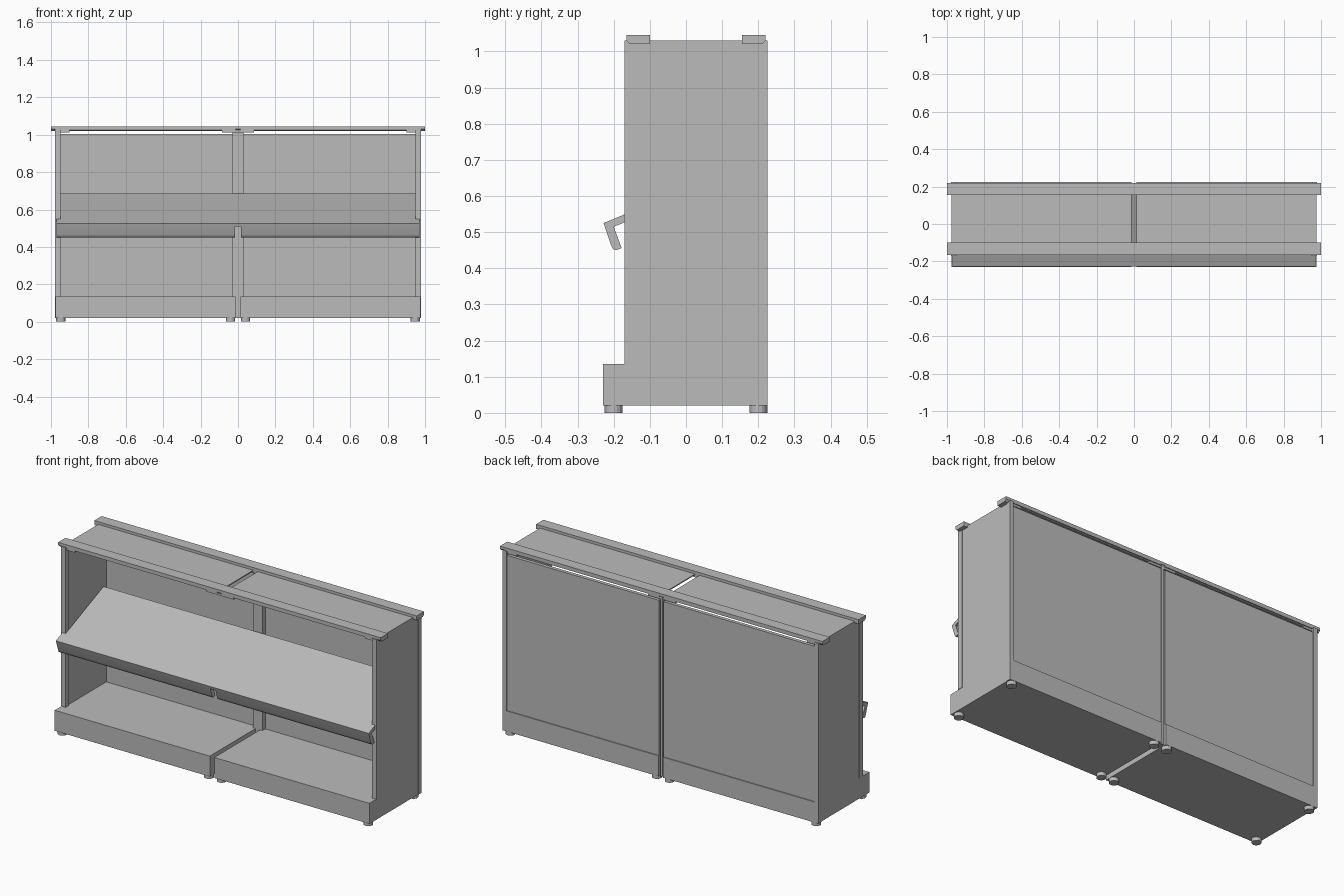
import bpy, bmesh, math

cube = bpy.data.objects.get("Cube")
if cube:
    bpy.data.objects.remove(cube, do_unlink=True)

grey = bpy.data.materials.new("mid_grey")
grey.use_nodes = True
colour = (0.5, 0.5, 0.5, 1)
grey.diffuse_color = colour
grey.node_tree.nodes["Principled BSDF"].inputs["Base Color"].default_value = colour


def finish(name, bm):
    bmesh.ops.recalc_face_normals(bm, faces=bm.faces)
    mesh = bpy.data.meshes.new(name)
    bm.to_mesh(mesh)
    bm.free()
    mesh.materials.append(grey)
    obj = bpy.data.objects.new(name, mesh)
    bpy.context.collection.objects.link(obj)
    return obj


def extrude(name, profile, x0, x1, smooth=False):
    """Side profile of (y, z) points pulled from x0 to x1."""
    bm = bmesh.new()
    face = bm.faces.new([bm.verts.new((x0, y, z)) for y, z in profile])
    moved = bmesh.ops.extrude_face_region(bm, geom=[face])["geom"]
    verts = [v for v in moved if isinstance(v, bmesh.types.BMVert)]
    bmesh.ops.translate(bm, verts=verts, vec=(x1 - x0, 0, 0))
    obj = finish(name, bm)
    if smooth:
        bpy.ops.object.select_all(action="DESELECT")
        obj.select_set(True)
        bpy.context.view_layer.objects.active = obj
        bpy.ops.object.shade_smooth_by_angle(angle=math.radians(50))
    return obj


def box(name, x, y, z):
    return extrude(name, [(y[0], z[0]), (y[1], z[0]), (y[1], z[1]), (y[0], z[1])], *x)


def foot(name, x, y):
    bm = bmesh.new()
    bmesh.ops.create_cone(bm, cap_ends=True, segments=16, radius1=0.025,
                          radius2=0.025, depth=0.024)
    bmesh.ops.translate(bm, verts=bm.verts, vec=(x, y, 0.012))
    finish(name, bm)


# Lip below the shelf front, with a rounded lower edge
lip = [(-0.228, 0.525), (-0.208, 0.465), (-0.202, 0.453), (-0.193, 0.45),
       (-0.178, 0.456), (-0.2, 0.515)]

# Two mirrored bays
for side, s in (("left", 1), ("right", -1)):
    def span(a, b):
        return sorted((a * s, b * s))

    # Plinth, back and top
    box(f"{side}_base", span(0.014, 0.976), (-0.23, 0.225), (0.02, 0.135))
    box(f"{side}_back_panel", span(0.014, 0.968), (0.2, 0.22), (0.135, 1.005))
    box(f"{side}_top_panel", span(0.014, 0.976), (-0.165, 0.22), (1.024, 1.03))

    # End wall with its two posts
    box(f"{side}_end_panel", span(0.957, 0.976), (-0.14, 0.2), (0.135, 1.028))
    box(f"{side}_front_post", span(0.95, 0.979), (-0.17, -0.14), (0.135, 1.03))
    box(f"{side}_back_post", span(0.955, 0.979), (0.2, 0.225), (0.02, 1.03))

    # Small plates carrying the rails
    for place, y in (("front", (-0.16, -0.1)), ("back", (0.16, 0.215))):
        box(f"{side}_{place}_end_bracket", span(0.9, 0.957), y, (1.012, 1.024))
        box(f"{side}_{place}_middle_bracket", span(0.0, 0.085), y, (1.012, 1.024))

    # Lip half, leaving a notch in the middle
    extrude(f"{side}_shelf_lip", lip, *span(0.016, 0.97), smooth=True)

    for x in (0.04, 0.948):
        for place, y in (("front", -0.2), ("back", 0.2)):
            foot(f"{side}_{place}_foot", x * s, y)

# Middle post behind the bays
box("middle_post", (-0.03, 0.03), (0.175, 0.2), (0.02, 1.028))
box("middle_post_rib", (-0.007, 0.007), (0.2, 0.218), (0.02, 1.028))

# Sloping shelf, wider where it passes in front of the posts
extrude("shelf", [(0.165, 0.685), (-0.17, 0.549), (-0.17, 0.527), (0.165, 0.663)],
        -0.95, 0.95)
extrude("shelf_front", [(-0.17, 0.549), (-0.228, 0.525), (-0.222, 0.508),
                        (-0.2, 0.515), (-0.17, 0.527)], -0.97, 0.97)

# Top rails with chamfered lower outer corners
rail = [(-0.165, 1.045), (-0.1, 1.045), (-0.1, 1.02), (-0.155, 1.02), (-0.165, 1.03)]
extrude("front_rail", rail, -1, 1)
extrude("back_rail", [(0.055 - y, z) for y, z in rail], -1, 1)
